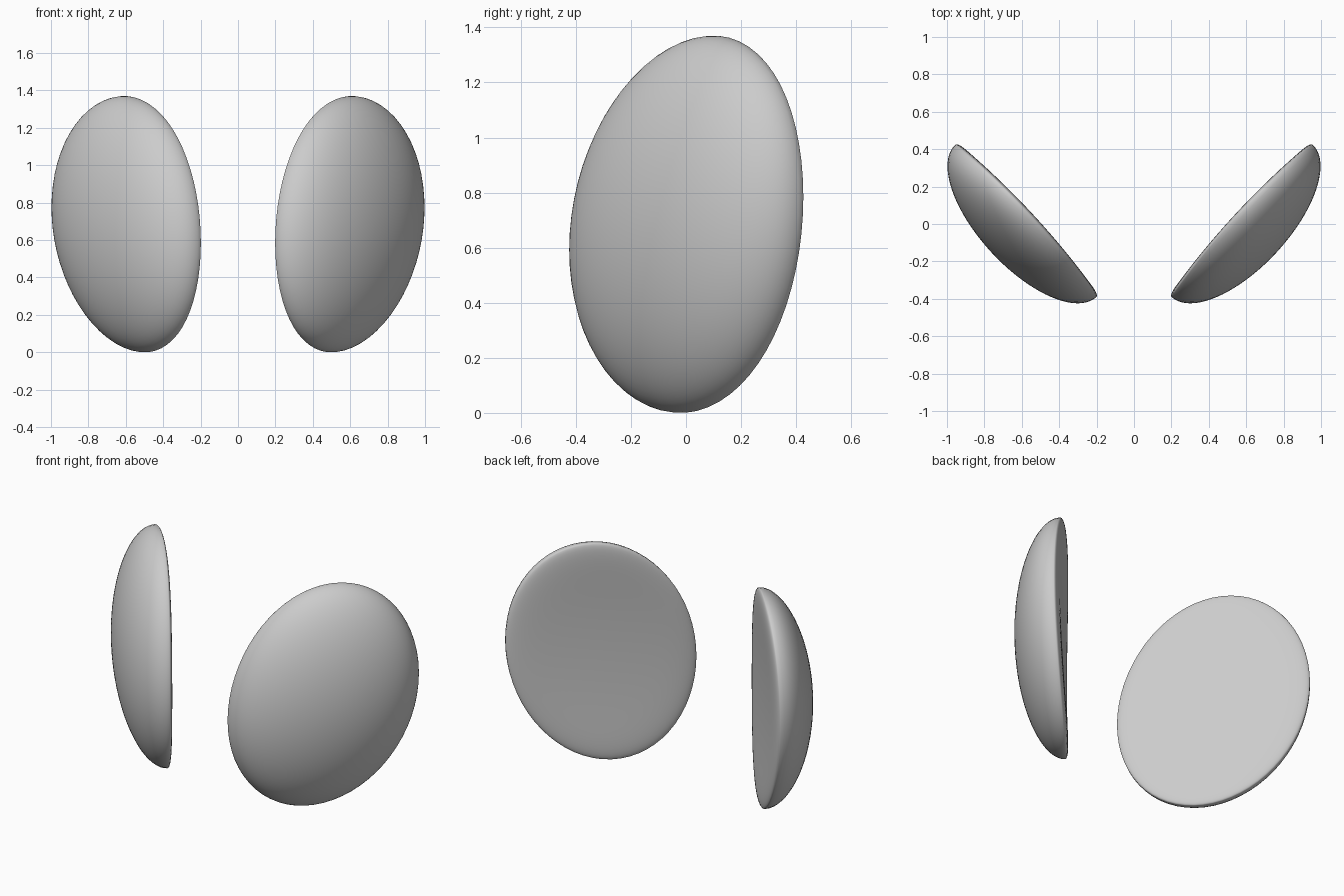
import bpy, bmesh
from math import sin, cos, pi, sqrt, radians
from mathutils import Vector

if "Cube" in bpy.data.objects:
    bpy.data.objects.remove(bpy.data.objects["Cube"])

CENTRE = Vector((0.578, 0.017, 0.685))   # middle of the rim
HALF_W, HALF_H = 0.555, 0.685            # rim half sizes
DOME, BACK, BEND = 0.25, 0.03, 0.035     # front bulge, back depth, rim bend
LEAN = 0.10                              # slant of the egg outline
YAW = radians(47.2)
U = Vector((cos(YAW), sin(YAW), 0))      # along the lens
N = Vector((sin(YAW), -cos(YAW), 0))     # outward, through the dome


def shape(co):
    """Turn a unit-sphere point into a point on the right-hand lens."""
    p, q, d = co
    r = min(1.0, sqrt(p * p + q * q))
    if d >= 0:
        w = DOME * d
    else:                                # nearly flat back with a soft rim
        w = -BACK * sqrt(max(0.0, 1 - r ** 8))
    w -= BEND * q * q
    v = LEAN * p + sqrt(HALF_H ** 2 - LEAN ** 2) * q
    return CENTRE + U * (HALF_W * p) + N * w + Vector((0, 0, v))


def lens(name, side):
    bm = bmesh.new()
    bmesh.ops.create_uvsphere(bm, u_segments=64, v_segments=40, radius=1)
    for vert in bm.verts:
        vert.co = shape(vert.co)
        vert.co.x *= side
    bmesh.ops.recalc_face_normals(bm, faces=bm.faces)
    mesh = bpy.data.meshes.new(name)
    bm.to_mesh(mesh)
    bm.free()
    ob = bpy.data.objects.new(name, mesh)
    bpy.context.collection.objects.link(ob)
    bpy.ops.object.select_all(action='DESELECT')
    ob.select_set(True)
    bpy.context.view_layer.objects.active = ob
    bpy.ops.object.shade_smooth_by_angle(angle=radians(40))


# Mirrored pair of domed lenses
lens("right_lens", 1)
lens("left_lens", -1)
